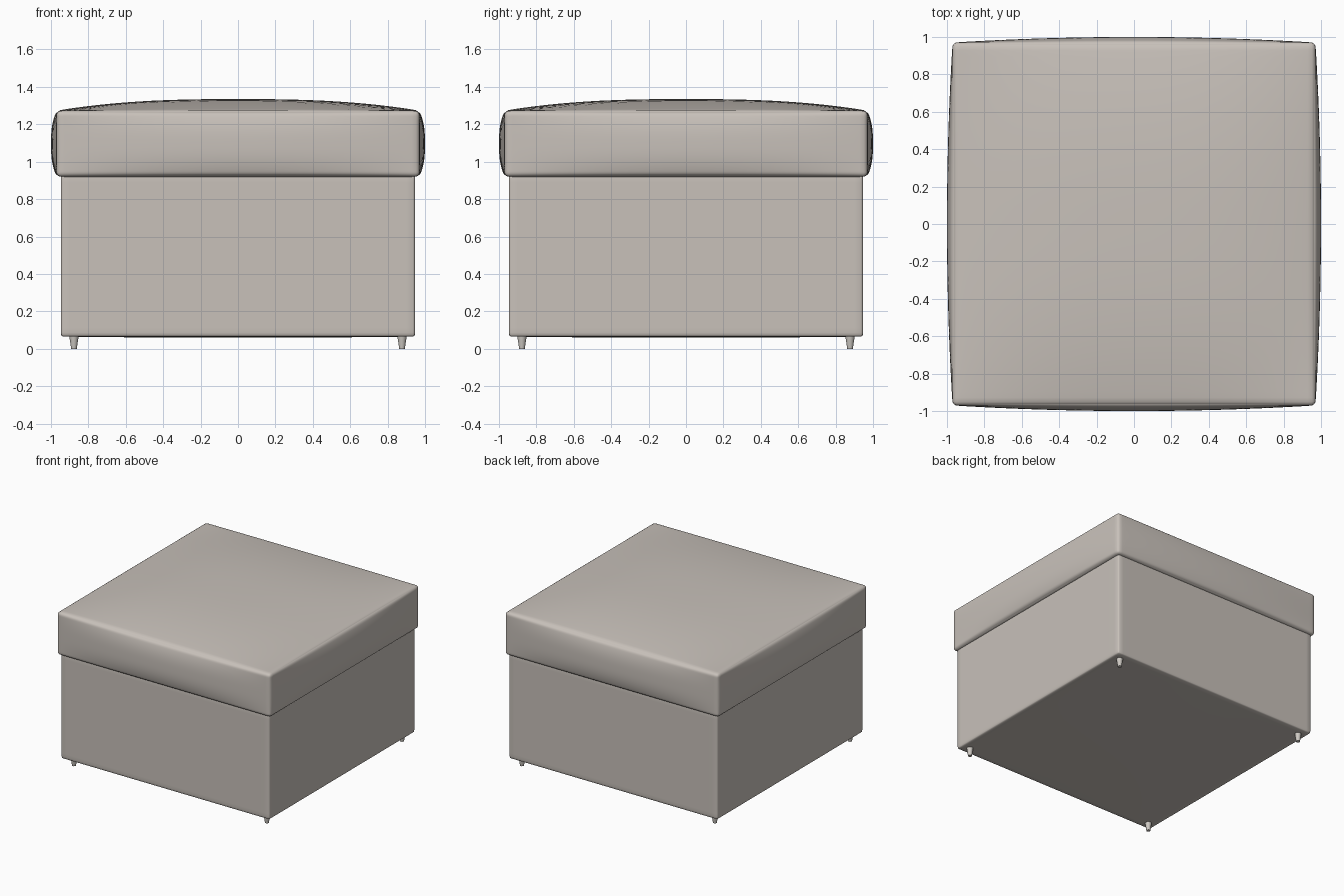
import bpy, bmesh, math
from mathutils import Vector

if "Cube" in bpy.data.objects:
    bpy.data.objects.remove(bpy.data.objects["Cube"])


def material(name, rgb):
    m = bpy.data.materials.new(name)
    m.diffuse_color = (*rgb, 1)
    m.use_nodes = True
    m.node_tree.nodes["Principled BSDF"].inputs["Base Color"].default_value = m.diffuse_color
    return m


fabric = material("warm grey fabric", (0.578, 0.533, 0.491))
leg_mat = material("pale grey leg", (0.62, 0.59, 0.55))


def finish(name, bm, mat):
    bmesh.ops.recalc_face_normals(bm, faces=bm.faces)
    for f in bm.faces:
        f.smooth = True
    me = bpy.data.meshes.new(name)
    bm.to_mesh(me)
    bm.free()
    me.materials.append(mat)
    ob = bpy.data.objects.new(name, me)
    bpy.context.collection.objects.link(ob)
    return ob


def padded_box(name, half, z_mid, radius, puff, cuts):
    """Rounded box with grid lines crowded at its edges; puff(u, v, w) adds padding."""
    bm = bmesh.new()
    bmesh.ops.create_cube(bm, size=2)
    bmesh.ops.subdivide_edges(bm, edges=bm.edges[:], cuts=cuts, use_grid_fill=True)
    for vert in bm.verts:
        unit = Vector([math.sin(c * math.pi / 2) for c in vert.co])
        p = Vector([u * h for u, h in zip(unit, half)])
        inner = Vector([max(-h + radius, min(h - radius, c)) for c, h in zip(p, half)])
        p = inner + (p - inner).normalized() * radius
        vert.co = p + puff(*unit) + Vector((0, 0, z_mid))
    return finish(name, bm, fabric)


def dome(t, power):
    return 1 - abs(t) ** power


# Lid cushion: sides belly outwards, top rises to a soft crown
def cushion_puff(u, v, w):
    side = dome(w, 2.6)
    return Vector((0.03 * u * dome(v, 2) * side,
                   0.03 * v * dome(u, 2) * side,
                   0.062 * dome(u, 2.6) * dome(v, 2.6) * max(w, 0) ** 2))


padded_box("lid_cushion", (0.97, 0.97, 0.177), 1.096, 0.025, cushion_puff, 31)


# Upholstered base box with a slightly sagging underside
def base_puff(u, v, w):
    return Vector((0, 0, -0.006 * dome(u, 2) * dome(v, 2) * max(-w, 0)))


padded_box("base_box", (0.947, 0.947, 0.435), 0.5, 0.015, base_puff, 19)

# Four small tapered feet
for sx in (-1, 1):
    for sy in (-1, 1):
        bm = bmesh.new()
        bmesh.ops.create_cone(bm, cap_ends=True, segments=24,
                              radius1=0.015, radius2=0.027, depth=0.08)
        bmesh.ops.translate(bm, verts=bm.verts, vec=(0.877 * sx, 0.877 * sy, 0.04))
        foot = finish(f"{'back' if sy > 0 else 'front'}_{'right' if sx > 0 else 'left'}_foot",
                      bm, leg_mat)
        foot.data.set_sharp_from_angle(angle=math.radians(40))
